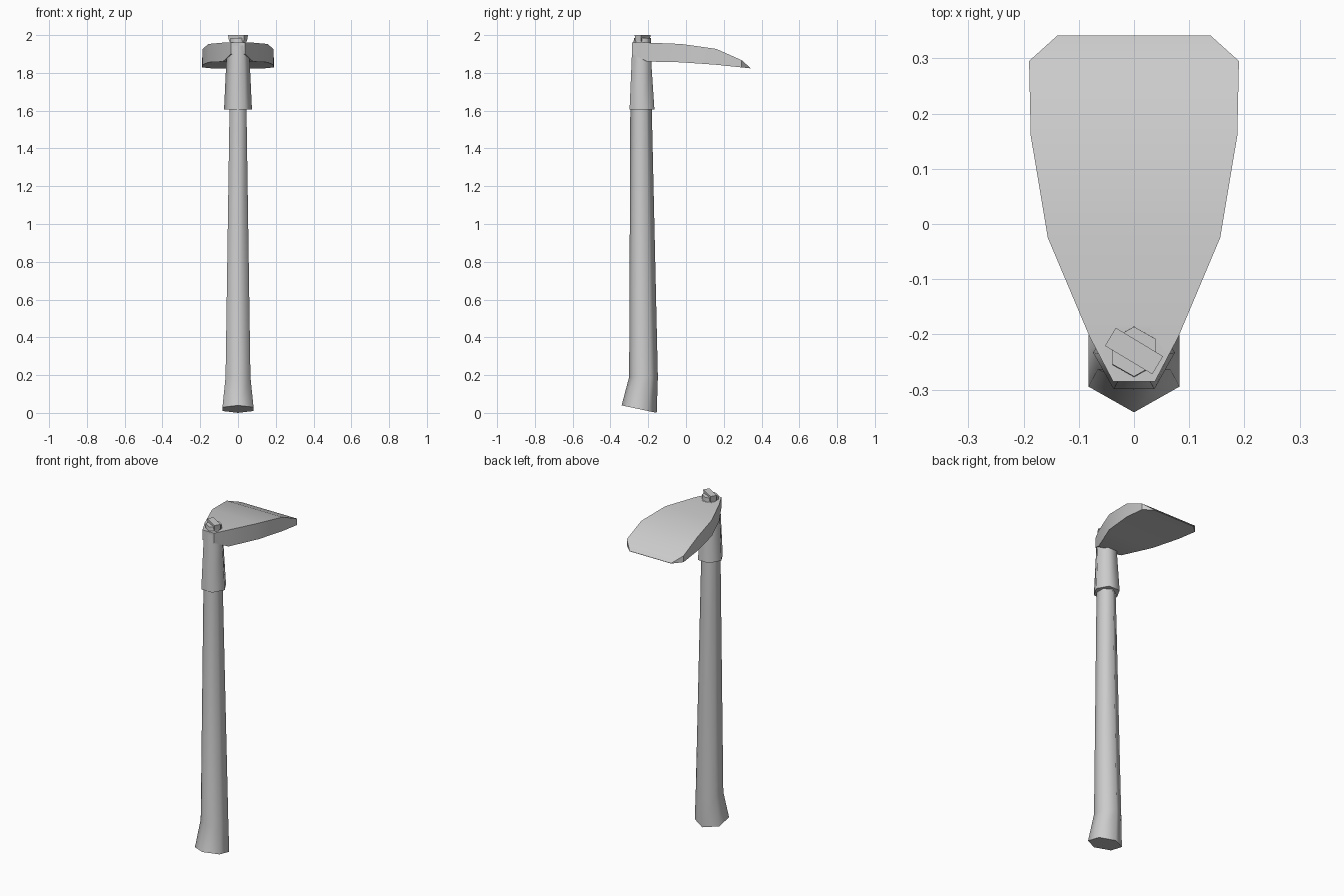
import bpy, bmesh, math

if "Cube" in bpy.data.objects:
    bpy.data.objects.remove(bpy.data.objects["Cube"])


def loft(name, rings, angle):
    """Skin a closed solid through rings of equal point count."""
    bm = bmesh.new()
    loops = [[bm.verts.new(p) for p in ring] for ring in rings]
    n = len(loops[0])
    for a, b in zip(loops, loops[1:]):
        for i in range(n):
            j = (i + 1) % n
            bm.faces.new((a[i], a[j], b[j], b[i]))
    bm.faces.new(loops[0][::-1])
    bm.faces.new(loops[-1])
    bmesh.ops.recalc_face_normals(bm, faces=bm.faces)
    mesh = bpy.data.meshes.new(name)
    bm.to_mesh(mesh)
    bm.free()
    ob = bpy.data.objects.new(name, mesh)
    bpy.context.collection.objects.link(ob)
    bpy.context.view_layer.objects.active = ob
    ob.select_set(True)
    bpy.ops.object.shade_smooth_by_angle(angle=math.radians(angle))
    ob.select_set(False)
    return ob


def hexagon(cy, z, r, ry, start, tilt=0.0):
    ring = []
    for i in range(6):
        a = start + i * math.pi / 3
        y = ry * math.sin(a)
        ring.append((r * math.cos(a), cy + y, z - tilt * y))
    return ring


# Hexagonal shaft with a flared, slanted butt (corners point along y)
corner = math.pi / 2
loft("handle", [
    hexagon(-0.248, 0.020, 0.095, 0.093, corner, 0.17 / 0.8),
    hexagon(-0.225, 0.190, 0.076, 0.076, corner),
    hexagon(-0.238, 1.600, 0.052, 0.057, corner),
    hexagon(-0.231, 1.985, 0.046, 0.045, corner),
], 70).location.z = 0.0

# Tapered socket around the shaft (flats face along y)
loft("socket", [
    hexagon(-0.233, 1.605, 0.074, 0.076, 0),
    hexagon(-0.236, 1.860, 0.062, 0.060, 0),
    hexagon(-0.236, 1.960, 0.058, 0.056, 0),
], 70)

# Blade: stations of y, half width, top z, bottom z
stations = [
    (-0.285, 0.038, 1.960, 1.900),
    (-0.205, 0.080, 1.960, 1.860),
    (-0.025, 0.156, 1.953, 1.856),
    (0.160, 0.187, 1.927, 1.843),
    (0.295, 0.190, 1.867, 1.829),
    (0.341, 0.139, 1.826, 1.824),
]
loft("blade", [[(-w, y, t), (w, y, t), (w, y, b), (-w, y, b)]
               for y, w, t, b in stations], 30)

# Wedge driven across the shaft top
ang = math.radians(-31)
rings = []
for z, s in ((1.965, 0.9), (2.0, 1.0)):
    rings.append([(s * (u * math.cos(ang) - v * math.sin(ang)),
                   -0.23 + s * (u * math.sin(ang) + v * math.cos(ang)), z)
                  for u, v in ((-0.05, -0.019), (0.05, -0.019), (0.05, 0.019), (-0.05, 0.019))])
loft("wedge", rings, 30)
